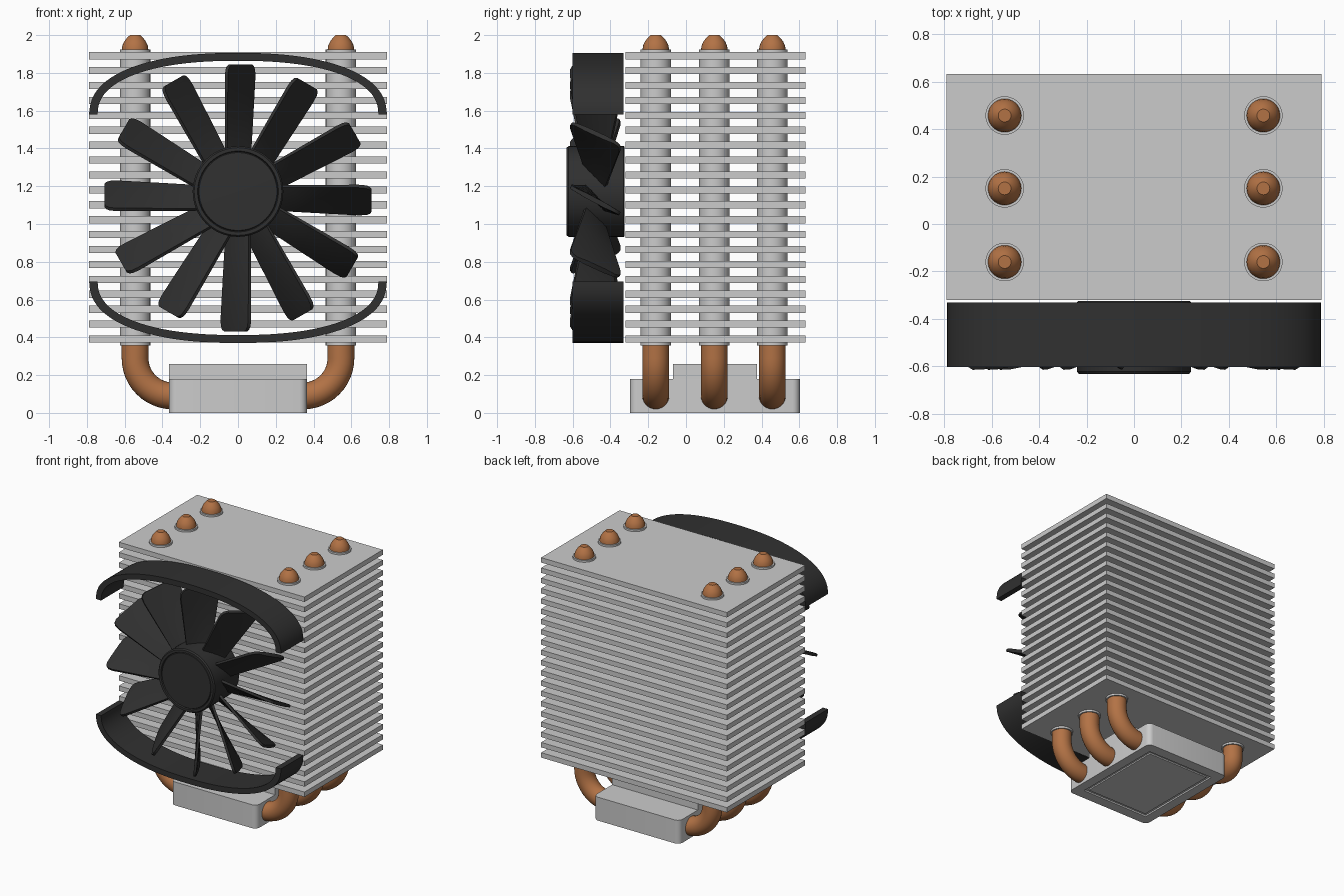
import bpy, bmesh
from math import sin, cos, pi, radians

if "Cube" in bpy.data.objects:
    bpy.data.objects.remove(bpy.data.objects["Cube"])


def material(name, rgb):
    m = bpy.data.materials.new(name)
    m.diffuse_color = (*rgb, 1)
    m.use_nodes = True
    m.node_tree.nodes["Principled BSDF"].inputs["Base Color"].default_value = m.diffuse_color
    return m


copper = material("copper", (0.45, 0.17, 0.06))
black = material("black_plastic", (0.03, 0.03, 0.03))


def loft(name, rings, mat=None, angle=35):
    """Skin a list of equal-length closed rings and cap both ends."""
    bm = bmesh.new()
    vs = [[bm.verts.new(p) for p in ring] for ring in rings]
    n = len(rings[0])
    for a, b in zip(vs, vs[1:]):
        for i in range(n):
            j = (i + 1) % n
            bm.faces.new((a[i], a[j], b[j], b[i]))
    bm.faces.new(vs[0])
    bm.faces.new(vs[-1])
    bmesh.ops.recalc_face_normals(bm, faces=bm.faces)
    me = bpy.data.meshes.new(name)
    bm.to_mesh(me)
    bm.free()
    me.shade_smooth()
    me.set_sharp_from_angle(angle=radians(angle))
    if mat:
        me.materials.append(mat)
    ob = bpy.data.objects.new(name, me)
    bpy.context.collection.objects.link(ob)
    return ob


def rect(x, y0, y1, z, r=0.0, seg=5):
    """Rounded rectangle ring, symmetric in x."""
    ring = []
    for k, (cx, cy) in enumerate([(x, y1), (-x, y1), (-x, y0), (x, y0)]):
        ox, oy = (-r if cx > 0 else r), (-r if cy == y1 else r)
        for i in range(seg + 1):
            a = pi / 2 * (k + i / seg)
            ring.append((cx + ox + r * cos(a), cy + oy + r * sin(a), z))
    return ring


def box(name, x, y0, y1, z0, z1):
    return loft(name, [[(x, y0, z), (x, y1, z), (-x, y1, z), (-x, y0, z)] for z in (z0, z1)])


# Fin stack
for i in range(20):
    z = 0.372 + i * 1.5 / 19
    box(f"fin_{i + 1}", 0.79, -0.32, 0.632, z, z + 0.038)

# Base block with a grooved contact plate underneath, and raised bridge
loft("base_block", [
    rect(0.365, -0.297, 0.603, 0.18, 0.04), rect(0.365, -0.297, 0.603, 0, 0.04),
    rect(0.29, -0.215, 0.52, 0, 0.005), rect(0.29, -0.215, 0.52, 0.012, 0.005),
    rect(0.265, -0.19, 0.495, 0.012, 0.005), rect(0.265, -0.19, 0.495, 0.002, 0.005)])
box("base_bridge", 0.365, -0.07, 0.377, 0.175, 0.26)

# Heat pipes: horizontal run, bend, vertical run, domed end
PX, BEND, N = 0.545, 0.2, 28
stations = [(0.25, 0.09, 0, 0.071)]
for i in range(13):
    a = pi / 2 * i / 12
    stations.append((PX - BEND + BEND * sin(a), 0.09 + BEND * (1 - cos(a)), a, 0.071))
for z, r in [(1.92, 0.071), (1.945, 0.067), (1.965, 0.058), (1.985, 0.043), (2.0, 0.027)]:
    stations.append((PX, z, pi / 2, r))


def pipe_ring(side, py, x, z, a, r):
    ring = []
    for k in range(N):
        t = 2 * pi * k / N
        u = r * cos(t)
        ring.append((side * (x - u * sin(a)), py + r * sin(t), z + u * cos(a)))
    return ring


for side, label in ((-1, "left"), (1, "right")):
    for i, py in enumerate((-0.16, 0.15, 0.457)):
        loft(f"heat_pipe_{label}_{i + 1}", [pipe_ring(side, py, *s) for s in stations], copper)
        loft(f"pipe_collar_{label}_{i + 1}",
             [pipe_ring(side, py, PX, z, pi / 2, 0.081) for z in (0.357, 1.924)])

# Fan hub, turned about the y axis
HUB_Z = 1.172
hub = [(0.236, -0.325), (0.24, -0.33), (0.24, -0.622), (0.232, -0.632), (0.214, -0.632),
       (0.21, -0.622), (0.206, -0.628), (0.02, -0.63)]
loft("fan_hub", [[(r * cos(2 * pi * k / 64), y, HUB_Z + r * sin(2 * pi * k / 64))
                  for k in range(64)] for r, y in hub], black)

# Twelve twisted fan blades, growing wider and steeper toward the tip
FAN_Z, T = 1.138, 0.013


def blade_ring(r, shrink, ang):
    f = (r - 0.2) / 0.51
    front, back, hy = 0.062, -0.062 - 0.026 * f, 0.05 + 0.092 * f
    mid, half = (front + back) / 2, (front - back) / 2 * shrink
    length = (half ** 2 + (hy * shrink) ** 2) ** 0.5
    nt, ny = hy * shrink / length, half / length
    ring = []
    for s, us in ((1, (-1, -0.5, 0, 0.5, 1)), (-1, (1, 0.5, 0, -0.5, -1))):
        for u in us:
            th = T * (1 if abs(u) < 1 else 0.7) * s
            t = mid + half * u + nt * th
            y = -0.48 - hy * shrink * u + ny * th
            ring.append((r * cos(ang) - t * sin(ang), y, FAN_Z + r * sin(ang) + t * cos(ang)))
    return ring


for i in range(12):
    ang = 2 * pi * i / 12
    loft(f"fan_blade_{i + 1}", [blade_ring(r, s, ang) for r, s in
         [(0.16, 1), (0.3, 1), (0.42, 1), (0.54, 1), (0.64, 1), (0.68, 0.95),
          (0.698, 0.85), (0.707, 0.7)]], black, 50)

# Fan shroud: upper and lower bowed bands
E = 2 / 2.3
for s, label in ((1, "upper"), (-1, "lower")):
    rings = []
    for i in range(49):
        a = pi * i / 48
        c, v = cos(a), abs(sin(a)) ** E if 0 < i < 48 else 0
        h = abs(c) ** E * (1 if c > 0 else -1)
        o = (0.787 * h, FAN_Z + s * (0.443 + 0.325 * v))
        n = (0.743 * h, FAN_Z + s * (0.443 + 0.283 * v))
        rings.append([(o[0], -0.602, o[1]), (o[0], -0.33, o[1]),
                      (n[0], -0.33, n[1]), (n[0], -0.602, n[1])])
    loft(f"fan_shroud_{label}", rings, black)
